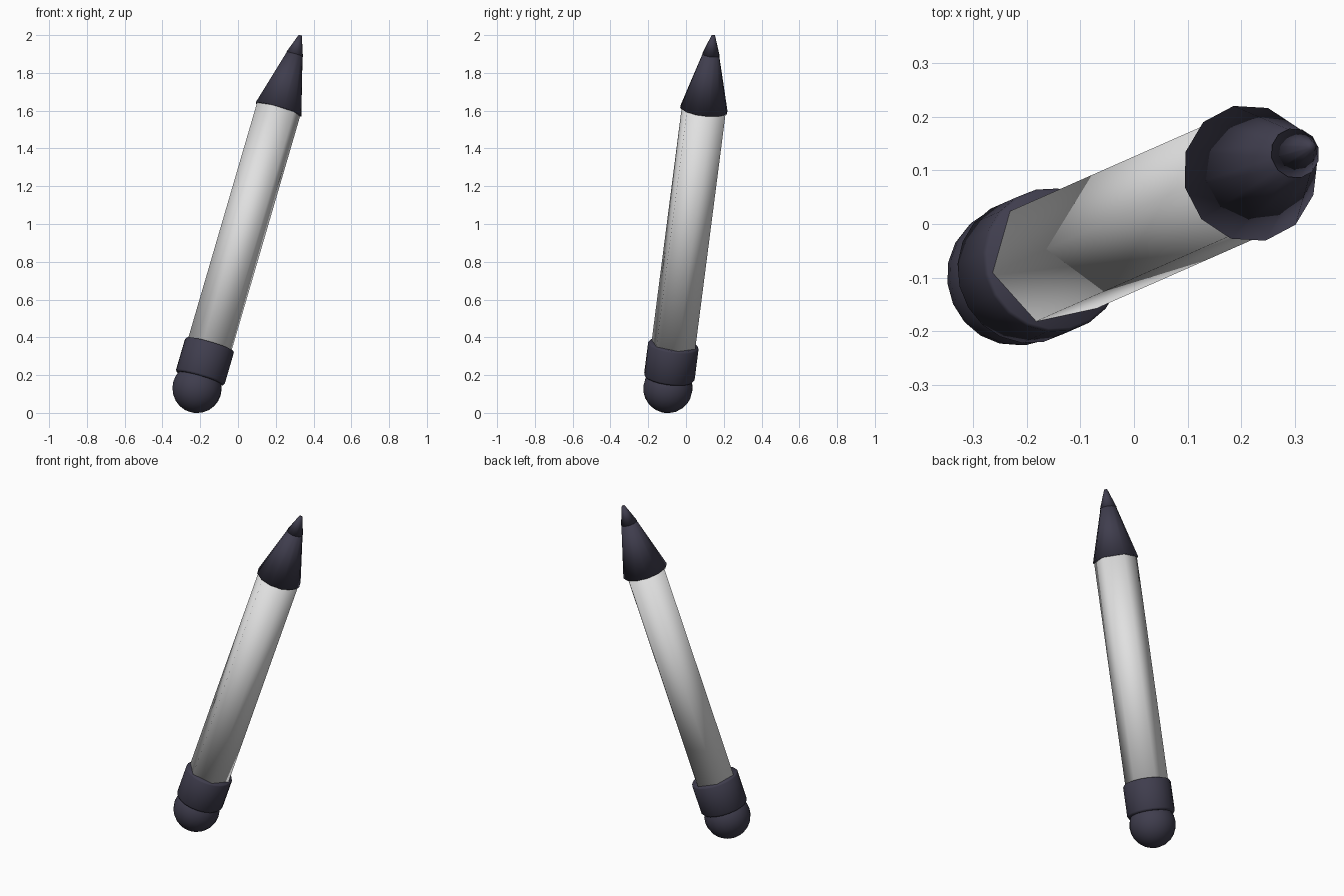
import bpy, bmesh, math
from mathutils import Matrix, Vector

cube = bpy.data.objects.get("Cube")
if cube:
    bpy.data.objects.remove(cube)

# Local frame: w runs from eraser centre to point
base = Vector((-0.217, -0.096, 0.13))
tip = Vector((0.33, 0.145, 2.0))
w = (tip - base).normalized()
v = Vector((0, 0, 1)).cross(w).normalized()
u = v.cross(w)
frame = Matrix.Translation(base) @ Matrix((u, v, w)).transposed().to_4x4()


def material(name, colour):
    m = bpy.data.materials.new(name)
    m.use_nodes = True
    m.diffuse_color = colour
    m.node_tree.nodes["Principled BSDF"].inputs["Base Color"].default_value = colour
    return m


dark = material("dark slate", (0.05, 0.047, 0.075, 1))
grey = material("light grey", (0.75, 0.75, 0.75, 1))


def finish(name, bm, mat):
    bmesh.ops.recalc_face_normals(bm, faces=bm.faces)
    for f in bm.faces:
        f.smooth = True
    mesh = bpy.data.meshes.new(name)
    bm.to_mesh(mesh)
    bm.free()
    mesh.materials.append(mat)
    ob = bpy.data.objects.new(name, mesh)
    ob.matrix_world = frame
    bpy.context.collection.objects.link(ob)
    return ob


def lathe(name, profile, sides, mat):
    """Closed solid from (radius, height) rings along the axis."""
    bm = bmesh.new()
    rings = []
    for r, h in profile:
        angles = [math.radians(-11) + math.tau * i / sides for i in range(sides)]
        rings.append([bm.verts.new((r * math.cos(a), r * math.sin(a), h)) for a in angles])
    for lo, hi in zip(rings, rings[1:]):
        for i in range(sides):
            j = (i + 1) % sides
            bm.faces.new((lo[i], lo[j], hi[j], hi[i]))
    bm.faces.new(rings[0][::-1])
    bm.faces.new(rings[-1])
    return finish(name, bm, mat)


# Rounded eraser end
bm = bmesh.new()
bmesh.ops.create_uvsphere(bm, u_segments=20, v_segments=12, radius=0.131)
finish("eraser", bm, dark)

# Collar, six-sided barrel, sharpened cone and point
lathe("collar", [(0.128, 0.055), (0.135, 0.065), (0.135, 0.235), (0.13, 0.243)], 20, dark)
lathe("barrel", [(0.122, 0.2), (0.122, 1.56)], 6, grey)
lathe("sharpened_cone", [(0.129, 1.55), (0.042, 1.865)], 12, dark)
lathe("point", [(0.047, 1.855), (0.009, 1.962)], 12, dark)
